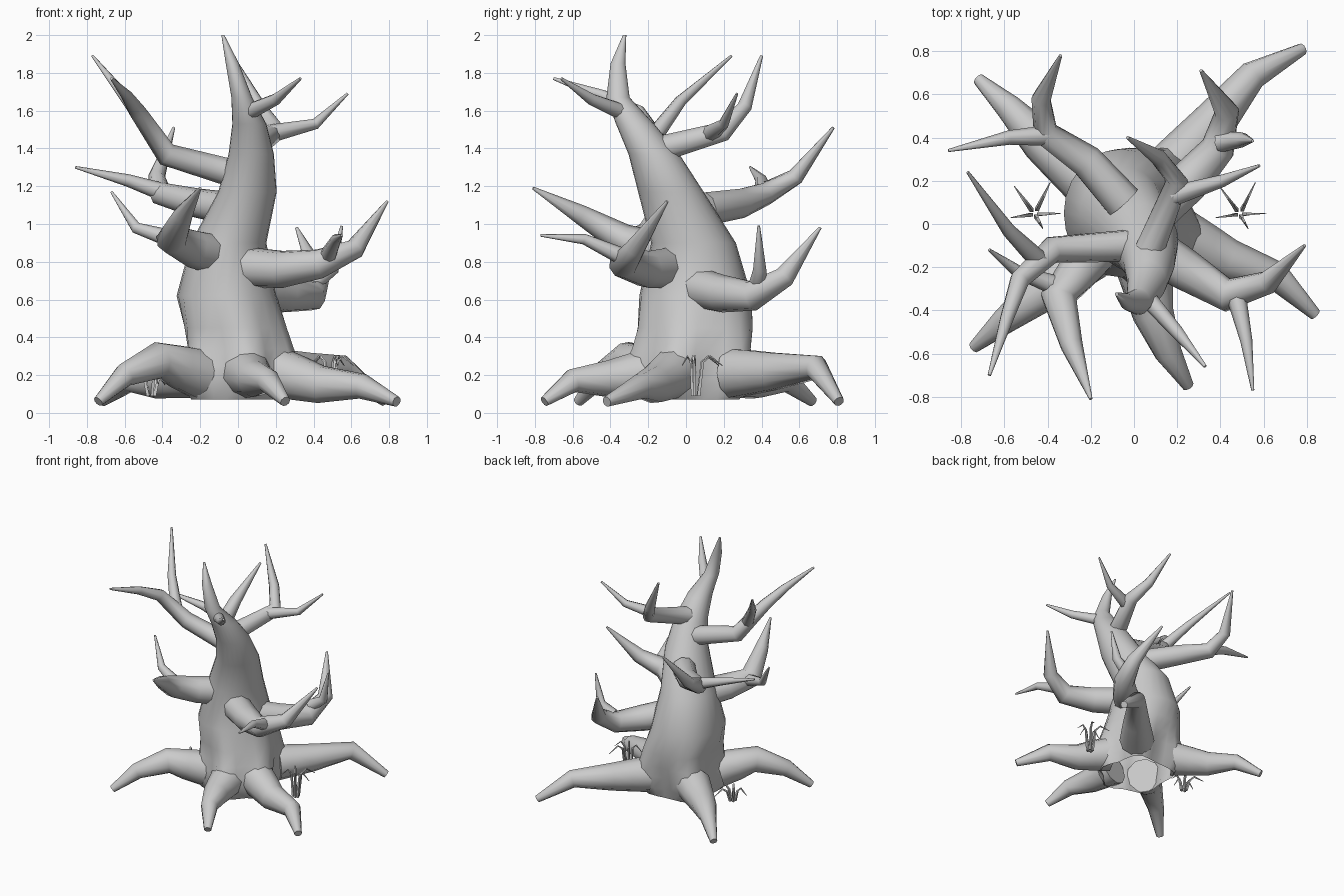
import bpy, bmesh, math
from mathutils import Vector

if "Cube" in bpy.data.objects:
    bpy.data.objects.remove(bpy.data.objects["Cube"])


def loft(name, rings, cap_start=True):
    """Skin a list of vertex rings and shade it smooth."""
    bm = bmesh.new()
    loops = [[bm.verts.new(p) for p in ring] for ring in rings]
    n = len(loops[0])
    for a, b in zip(loops, loops[1:]):
        for i in range(n):
            j = (i + 1) % n
            bm.faces.new((a[i], a[j], b[j], b[i]))
    if cap_start:
        bm.faces.new(loops[0][::-1])
    bm.faces.new(loops[-1])
    bmesh.ops.recalc_face_normals(bm, faces=bm.faces)
    mesh = bpy.data.meshes.new(name)
    bm.to_mesh(mesh)
    bm.free()
    obj = bpy.data.objects.new(name, mesh)
    bpy.context.collection.objects.link(obj)
    bpy.ops.object.select_all(action='DESELECT')
    obj.select_set(True)
    bpy.context.view_layer.objects.active = obj
    bpy.ops.object.shade_smooth_by_angle(angle=math.radians(60))


def tube(name, points, base, tip, power, sides=9):
    """Tube along points; radius falls from base to tip by arc length."""
    pts = [Vector(p) for p in points]
    run = [0.0]
    for a, b in zip(pts, pts[1:]):
        run.append(run[-1] + (b - a).length)
    d = (pts[1] - pts[0]).normalized()
    u = d.orthogonal().normalized()
    rings = []
    for i, p in enumerate(pts):
        t = (pts[min(i + 1, len(pts) - 1)] - pts[max(i - 1, 0)]).normalized()
        u = (d.rotation_difference(t) @ u).normalized()
        d = t
        v = d.cross(u)
        r = tip + (base - tip) * (1 - (run[i] / run[-1]) ** power)
        rings.append([p + r * (math.cos(a) * u + math.sin(a) * v)
                      for a in (2 * math.pi * k / sides for k in range(sides))])
    loft(name, rings)


def root(name, bend, knee, end):
    """Root from the trunk flare over a bend and a knee, down to the ground."""
    bend = Vector(bend)
    core = Vector((bend.x * 0.5, bend.y * 0.5 + 0.02, 0.21))
    shoulder = core.lerp(bend, 0.5)
    tube(name, [core, shoulder, bend, knee, (*end, 0.06)], 0.135, 0.028, 1.05, 10)


def branch(name, radius, *points):
    tube("branch_" + name, points, radius, 0.008, 1.5)


def fork(name, *points):
    tube("fork_" + name, points, 0.048, 0.007, 1.1, 8)


# Trunk: leaning, open underneath, rings of (z, cx, cy, radius, root flare)
trunk = [(0.07, 0, 0.03, 0.23, 0.06), (0.15, 0, 0.03, 0.235, 0.13),
         (0.25, 0, 0.04, 0.24, 0.11), (0.34, 0, 0.05, 0.25, 0.06),
         (0.45, -0.02, 0.06, 0.26, 0.03), (0.62, -0.06, 0.05, 0.265, 0),
         (0.90, -0.05, 0.04, 0.20, 0), (1.17, 0.05, -0.08, 0.155, 0),
         (1.37, 0.07, -0.17, 0.12, 0), (1.53, 0.06, -0.27, 0.09, 0),
         (1.67, 0.02, -0.36, 0.055, 0), (1.85, -0.03, -0.36, 0.035, 0),
         (2.00, -0.08, -0.325, 0.008, 0)]
root_angles = [math.radians(d) for d in (-143, -77, -21, 51, 139)]


def trunk_point(z, cx, cy, r, flare, a):
    near = min(abs(math.remainder(a - b, 2 * math.pi)) for b in root_angles)
    r += flare * math.exp(-(near / 0.4) ** 2)
    return (cx + r * math.cos(a), cy + r * (1 + min(z, 0.3) * 0.4) * math.sin(a), z)


loft("trunk", [[trunk_point(*ring, 2 * math.pi * k / 24) for k in range(24)]
               for ring in trunk], cap_start=False)

# Roots
root("root_front_left", (-0.42, -0.31, 0.28), (-0.60, -0.45, 0.20), (-0.74, -0.57))
root("root_front", (0.09, -0.42, 0.18), (0.16, -0.60, 0.17), (0.25, -0.75))
root("root_right", (0.44, -0.17, 0.15), (0.66, -0.24, 0.14), (0.84, -0.42))
root("root_back_right", (0.36, 0.46, 0.22), (0.55, 0.69, 0.24), (0.78, 0.81))
root("root_back_left", (-0.43, 0.38, 0.17), (-0.58, 0.54, 0.17), (-0.72, 0.67))

# Branches and their forks, bottom to top
branch("low_back", 0.11, (0.10, 0.06, 0.66), (0.25, 0.19, 0.63),
       (0.39, 0.35, 0.62), (0.43, 0.52, 0.72), (0.31, 0.71, 0.98))
fork("low_back", (0.40, 0.38, 0.69), (0.50, 0.39, 0.76), (0.55, 0.385, 0.99))
branch("low_right", 0.11, (0.04, -0.09, 0.77), (0.23, -0.21, 0.76),
       (0.43, -0.33, 0.79), (0.62, -0.27, 0.87), (0.79, -0.10, 1.12))
fork("low_right", (0.47, -0.32, 0.82), (0.52, -0.54, 0.92), (0.55, -0.77, 0.94))
branch("low_left", 0.11, (-0.12, -0.06, 0.84), (-0.24, -0.20, 0.87),
       (-0.35, -0.34, 0.92), (-0.29, -0.56, 1.05), (-0.20, -0.81, 1.19))
fork("low_left", (-0.35, -0.29, 0.92), (-0.54, -0.22, 0.98), (-0.67, -0.12, 1.17))
branch("mid_back", 0.09, (-0.05, 0.10, 1.08), (-0.22, 0.29, 1.11),
       (-0.41, 0.42, 1.16), (-0.43, 0.58, 1.25), (-0.34, 0.78, 1.51))
fork("mid_back", (-0.40, 0.41, 1.17), (-0.58, 0.40, 1.23), (-0.86, 0.34, 1.30))
branch("upper_left", 0.075, (-0.03, -0.10, 1.27), (-0.38, -0.12, 1.37),
       (-0.53, -0.26, 1.59), (-0.59, -0.44, 1.68), (-0.67, -0.70, 1.77))
fork("upper_left", (-0.43, -0.18, 1.45), (-0.58, -0.03, 1.65), (-0.77, 0.24, 1.89))
branch("upper_back", 0.07, (0.07, -0.12, 1.40), (0.20, 0.20, 1.49),
       (0.11, 0.31, 1.62), (-0.03, 0.40, 1.89))
fork("upper_back", (0.18, 0.13, 1.48), (0.41, 0.20, 1.53), (0.58, 0.27, 1.69))
branch("top", 0.044, (0.05, -0.33, 1.59), (0.20, -0.50, 1.66), (0.33, -0.66, 1.77))

# Grass tufts: bent blades rising from one base and drooping outward
for side, cx, base, knee in (("left", -0.46, 0.09, 0.20), ("right", 0.49, 0.09, 0.30)):
    for i in range(5):
        a = math.radians(-60 + 62 * i)
        reach = 0.12 + 0.05 * math.sin(a)
        tube(f"grass_{side}_{i + 1}",
             [(cx + k * reach * math.cos(a), 0.045 + k * reach * math.sin(a), z)
              for k, z in ((0.15, base), (0.3, knee - 0.03), (0.55, knee), (1, knee - 0.05))],
             0.012, 0.002, 2, 4)
